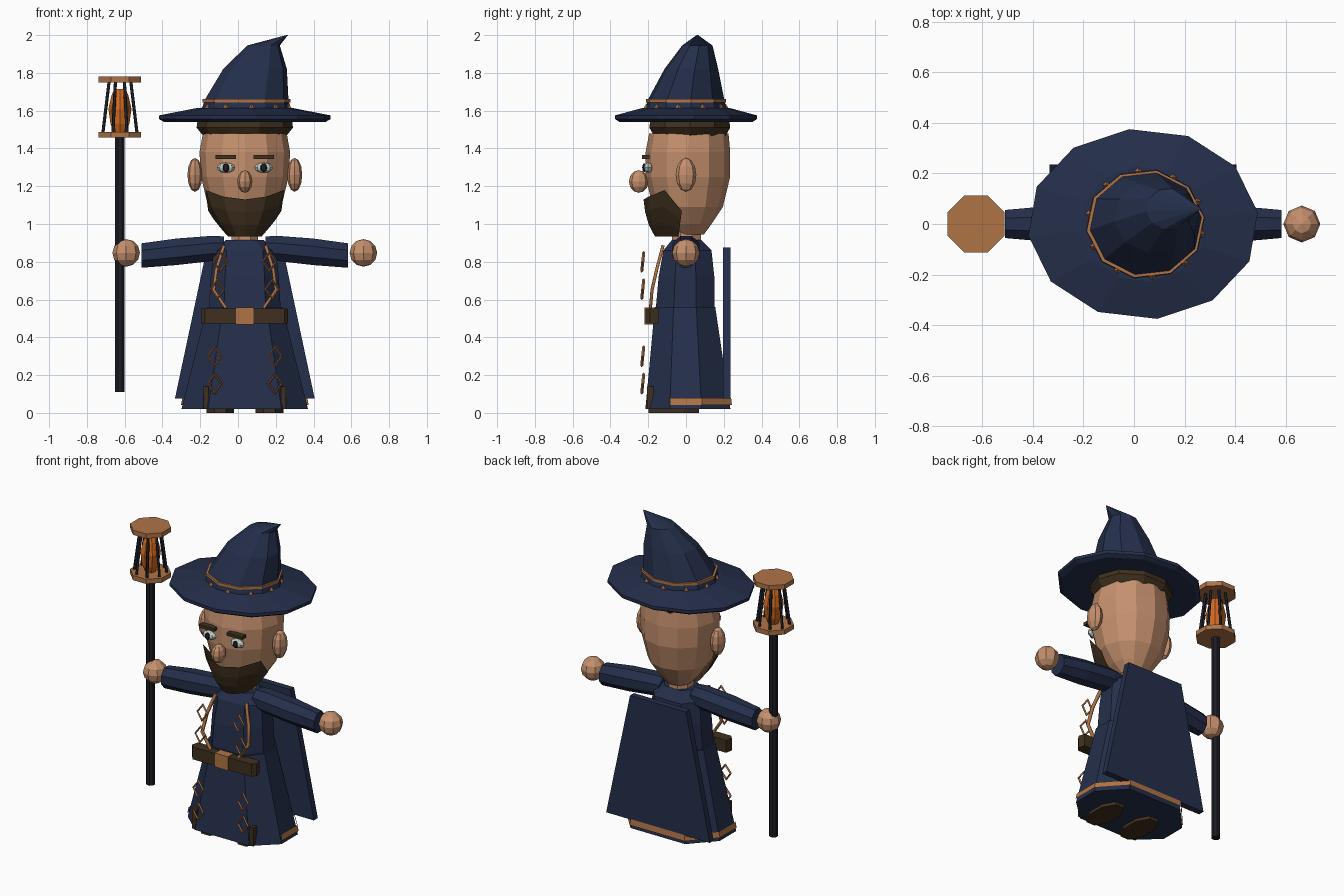
import bpy, bmesh
from math import sin, cos, pi, radians

if "Cube" in bpy.data.objects:
    bpy.data.objects.remove(bpy.data.objects["Cube"])

CX = 0.036   # the figure's own centre line
STAFF = -0.625


def material(name, r, g, b):
    m = bpy.data.materials.new(name)
    m.use_nodes = True
    m.diffuse_color = (r, g, b, 1)
    m.node_tree.nodes["Principled BSDF"].inputs["Base Color"].default_value = (r, g, b, 1)
    return m


navy = material("navy cloth", 0.018, 0.028, 0.07)
copper = material("copper", 0.43, 0.175, 0.062)
skin = material("skin", 0.56, 0.28, 0.155)
brown = material("dark brown", 0.05, 0.03, 0.013)
black = material("black iron", 0.012, 0.013, 0.018)
flame_orange = material("flame orange", 0.68, 0.15, 0.015)
eye_white = material("eye white", 0.55, 0.62, 0.58)


def finish(name, mat):
    ob = bpy.context.object
    ob.name = name
    ob.data.materials.clear()
    ob.data.materials.append(mat)
    return ob


def loft(name, rings, mat, closed=True, bottom=True, top=True):
    """Skin a stack of equally long point rings."""
    bm = bmesh.new()
    rows = [[bm.verts.new(p) for p in ring] for ring in rings]
    n = len(rows[0])
    for a, b in zip(rows, rows[1:]):
        for i in range(n if closed else n - 1):
            j = (i + 1) % n
            bm.faces.new((a[i], a[j], b[j], b[i]))
    if bottom:
        bm.faces.new(rows[0][::-1])
    if top:
        bm.faces.new(rows[-1])
    bmesh.ops.recalc_face_normals(bm, faces=bm.faces)
    me = bpy.data.meshes.new(name)
    bm.to_mesh(me)
    bm.free()
    me.materials.append(mat)
    ob = bpy.data.objects.new(name, me)
    bpy.context.collection.objects.link(ob)
    return ob


def ellipse(cx, cy, z, rx, ry, n=12, phase=0):
    return [(cx + rx * cos(2 * pi * i / n + phase), cy + ry * sin(2 * pi * i / n + phase), z)
            for i in range(n)]


def ball(name, loc, size, mat, seg=8, rings=6):
    bpy.ops.mesh.primitive_uv_sphere_add(segments=seg, ring_count=rings, radius=1,
                                         location=loc, scale=size)
    return finish(name, mat)


def box(name, loc, size, mat):
    bpy.ops.mesh.primitive_cube_add(size=1, location=loc, scale=size)
    return finish(name, mat)


def tube(name, points, radius, mat):
    cu = bpy.data.curves.new(name, "CURVE")
    cu.dimensions = "3D"
    cu.bevel_depth = radius
    cu.bevel_resolution = 0
    cu.use_fill_caps = True
    sp = cu.splines.new("POLY")
    sp.points.add(len(points) - 1)
    for p, co in zip(sp.points, points):
        p.co = (*co, 1)
    ob = bpy.data.objects.new(name, cu)
    bpy.context.collection.objects.link(ob)
    bpy.ops.object.select_all(action="DESELECT")
    ob.select_set(True)
    bpy.context.view_layer.objects.active = ob
    bpy.ops.object.convert(target="MESH")
    return finish(name, mat)


def robe_ring(z, rx, front, back):
    """Flat-fronted octagon, starting at the front of the left side."""
    w = 0.58 * rx
    pts = [(rx, front * .4), (rx, back * .35), (w, back), (-w, back),
           (-rx, back * .35), (-rx, front * .4), (-w, front), (w, front)]
    return [(CX + x, y, z) for x, y in pts]


# Robe, hem trim and cape
loft("robe_skirt", [robe_ring(.02, .335, -.215, .235), robe_ring(.56, .2, -.165, .155)], navy)
loft("robe_torso", [robe_ring(.55, .19, -.16, .15), robe_ring(.72, .18, -.145, .15),
                    robe_ring(.86, .165, -.12, .135), robe_ring(.915, .1, -.075, .08)], navy)
loft("hem_trim", [robe_ring(.042, .338, -.215, .243)[:6],
                  robe_ring(.08, .33, -.212, .239)[:6]], copper, closed=False, bottom=False, top=False)
loft("cape", [[(CX + x * w, y, z) for x, y in ((-1, .195), (1, .195), (1, .235), (-1, .235))]
              for z, w in ((.075, .37), (.875, .2))], navy)

# Belt and buckle
loft("belt", [[(CX + x, y, z) for x, y in ((-.21, -.215), (.21, -.215), (.23, -.19), (.22, -.145),
                                         (-.22, -.145), (-.23, -.19))] for z in (.472, .552)], brown)
box("buckle", (CX, -.185, .513), (.094, .07, .09), copper)

# Paired body parts
for s, side in ((1, "left"), (-1, "right")):
    arm = []
    for x, z, ry, rz in ((.11, .873, .07, .066), (.17, .871, .078, .072),
                         (.36, .853, .078, .076), (.547, .833, .06, .07)):
        arm.append([(CX + s * x, ry * cos(a), z + rz * sin(a))
                    for a in [pi / 8 + k * pi / 4 for k in range(8)]])
    loft(side + "_sleeve", arm, navy)
    ball(side + "_hand", (CX + s * .628, 0, .847), (.073, .073, .073), skin)
    tube(side + "_robe_trim", [(CX + s * x, y, z) for x, y, z in
         ((.11, -.122, .885), (.15, -.155, .76), (.165, -.18, .65), (.1, -.188, .555))], .011, copper)
    for k, (x, z) in enumerate(((.13, .8), (.145, .655), (.16, .3), (.16, .155))):
        bpy.ops.mesh.primitive_torus_add(major_segments=4, minor_segments=4, major_radius=.043,
                                         minor_radius=.008, location=(CX + s * x, -.229, z),
                                         rotation=(radians(84), 0, 0))
        finish(f"{side}_diamond_{k}", copper).scale = (.82, 1.15, 1)
    loft(side + "_boot", [ellipse(CX + s * .13, -.065, z, .08, .145, 8, pi / 8)
                          for z in (0, .04)], brown)
    box(side + "_boot_strap", (CX + s * .205, -.19, .08), (.028, .035, .12), brown)
    # Face parts
    ball(side + "_ear", (CX + s * .264, 0, 1.26), (.04, .055, .09), skin)
    ball(side + "_eye", (CX + s * .1, -.2, 1.298), (.048, .026, .027), eye_white)
    ball(side + "_pupil", (CX + s * .1, -.22, 1.298), (.018, .012, .023), black)
    box(side + "_eyebrow", (CX + s * .1, -.212, 1.355), (.108, .04, .02), brown)

# Neck, head and nose
loft("neck", [ellipse(CX, .002, z, .077, .083, 8, pi / 8) for z in (.88, .98)], skin)
loft("head", [ellipse(CX, cy, z, rx, ry) for z, cy, rx, ry in
              ((.945, .02, .075, .075), (1.0, .015, .13, .12), (1.09, .01, .193, .185),
               (1.25, .01, .232, .224), (1.38, .01, .24, .224), (1.48, .015, .222, .21))], skin)
ball("nose", (CX, -.25, 1.225), (.04, .052, .06), skin)

# Beard: a shell round the front of the jaw, its top edge varying with direction
sections = ((.935, -.04, .09, .125), (1.01, -.03, .155, .175),
            (1.09, -.02, .207, .202), (1.18, 0, .24, .228))
tops = {0: 1.13, 30: 1.145, 60: 1.18, 90: 1.07}


def beard_point(angle, t):
    z = .935 + t * (tops[abs(angle)] - .935)
    for a, b in zip(sections, sections[1:]):
        if z <= b[0] + 1e-6:
            f = (z - a[0]) / (b[0] - a[0])
            cy, rx, ry = [a[k] + f * (b[k] - a[k]) for k in (1, 2, 3)]
            break
    return (CX + rx * sin(radians(angle)), cy - ry * cos(radians(angle)), z)


loft("beard", [[beard_point(a, t) for a in range(-90, 91, 30)] for t in (0, .3, .65, 1)],
     brown, closed=False, top=False)

# Hat
loft("hat_lining", [ellipse(CX, .02, z, rx, ry, 10) for z, rx, ry in
                    ((1.46, .215, .195), (1.51, .255, .225), (1.55, .25, .22))], brown)
turn = radians(7)
loft("hat_brim", [ellipse(CX, 0, z, rx, ry, 12, turn) for z, rx, ry in
                  ((1.54, .43, .355), (1.555, .457, .378), (1.575, .457, .378), (1.615, .25, .23))], navy)
loft("hat_crown", [ellipse(cx, cy, z, rx, ry, 10, turn) for cx, cy, z, rx, ry in
                   ((.045, 0, 1.6, .24, .222), (.045, 0, 1.655, .224, .207), (.09, .028, 1.82, .17, .145),
                    (.135, .06, 1.945, .087, .082), (.26, .06, 2.0, .004, .004))], navy)
loft("hat_band", [ellipse(.045, 0, z, .234, .216, 10, turn) for z in (1.644, 1.661)], copper)
for i, (x, y, z) in enumerate(ellipse(.045, 0, 1.622, .226, .21, 10, turn + pi / 10)):
    bpy.ops.mesh.primitive_cone_add(vertices=4, radius1=.022, radius2=0, depth=.035, location=(x, y, z))
    finish(f"hat_stud_{i}", copper)

# Staff with a caged flame
loft("staff", [ellipse(STAFF, 0, z, .027, .027, 8, pi / 8) for z in (.11, 1.47)], black)
for name, z in (("lantern_base", 1.457), ("lantern_cap", 1.75)):
    loft(name, [ellipse(STAFF, 0, h, .122, .122, 8, pi / 8) for h in (z, z + .03)], copper)
loft("flame", [ellipse(STAFF, 0, z, r, r, 8) for z, r in
               ((1.485, .03), (1.53, .05), (1.61, .061), (1.68, .045), (1.715, .03))], flame_orange)
low = ellipse(STAFF, 0, 1.48, .098, .098, 8, pi / 8)
high = ellipse(STAFF, 0, 1.755, .062, .062, 8, pi / 8)
for i, ends in enumerate(zip(low, high)):
    tube(f"lantern_bar_{i}", ends, .009, black)
